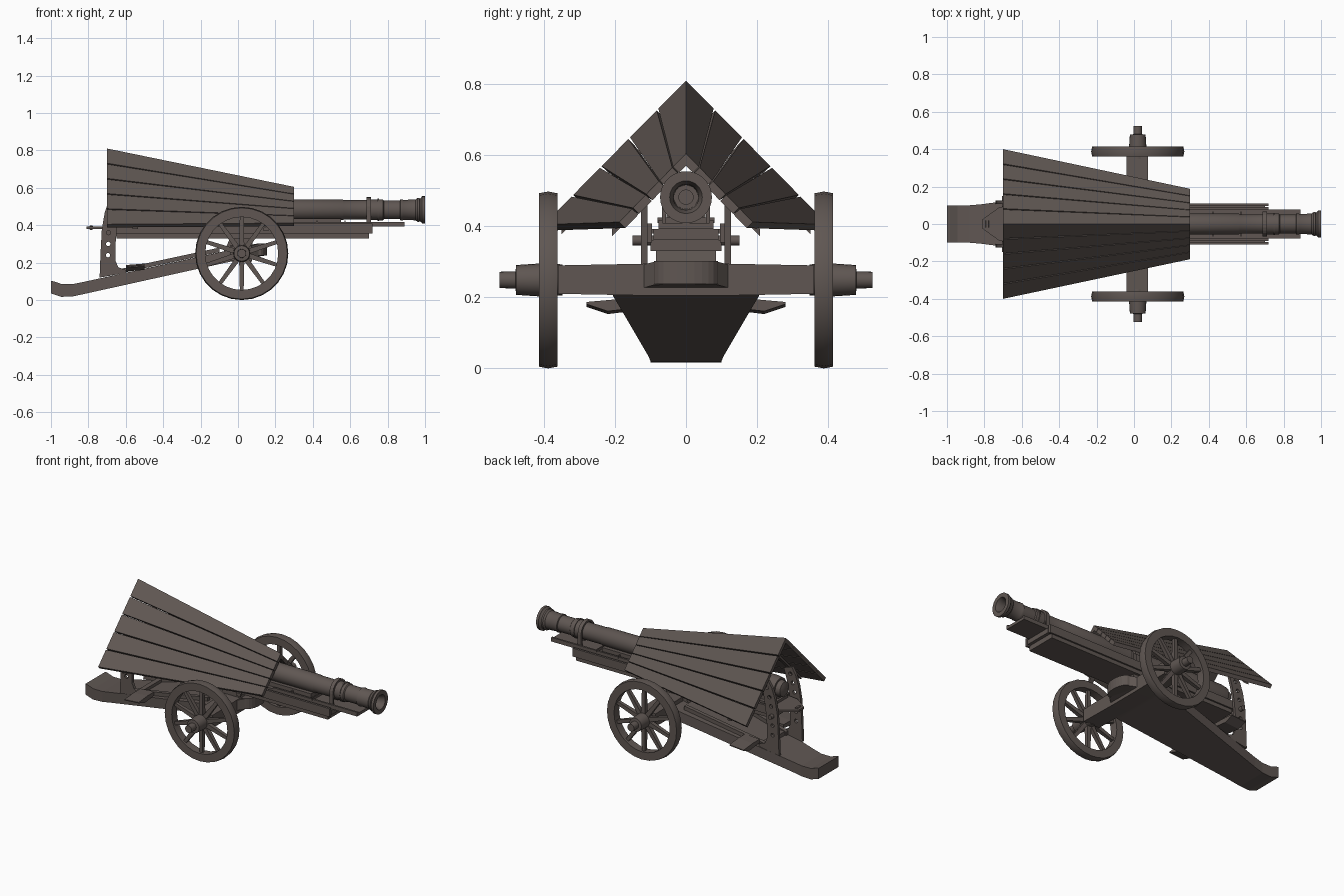
import bpy, bmesh, math
from mathutils import Vector, Matrix

if "Cube" in bpy.data.objects:
    bpy.data.objects.remove(bpy.data.objects["Cube"])

mat = bpy.data.materials.new("dark_brown")
mat.diffuse_color = (0.115, 0.094, 0.085, 1)
mat.use_nodes = True
mat.node_tree.nodes["Principled BSDF"].inputs["Base Color"].default_value = mat.diffuse_color


def finish(name, bm, smooth=False):
    bmesh.ops.remove_doubles(bm, verts=bm.verts, dist=1e-5)
    bmesh.ops.recalc_face_normals(bm, faces=bm.faces)
    me = bpy.data.meshes.new(name)
    bm.to_mesh(me)
    bm.free()
    me.materials.append(mat)
    ob = bpy.data.objects.new(name, me)
    bpy.context.collection.objects.link(ob)
    if smooth:
        bpy.ops.object.select_all(action='DESELECT')
        ob.select_set(True)
        bpy.context.view_layer.objects.active = ob
        bpy.ops.object.shade_smooth_by_angle(angle=math.radians(35))
    return ob


def loft(name, rings, smooth=False, bm=None):
    """Skin between rings of equal point count, capped at both ends."""
    own = bm is None
    bm = bm or bmesh.new()
    vs = [[bm.verts.new(p) for p in r] for r in rings]
    n = len(vs[0])
    for a, b in zip(vs, vs[1:]):
        for i in range(n):
            j = (i + 1) % n
            bm.faces.new((a[i], a[j], b[j], b[i]))
    bm.faces.new(vs[0])
    bm.faces.new(vs[-1][::-1])
    return finish(name, bm, smooth) if own else None


def box(name, x0, x1, y0, y1, z0, z1):
    return loft(name, [[(x, y0, z0), (x, y1, z0), (x, y1, z1), (x, y0, z1)] for x in (x0, x1)])


def plate(name, pts, y0, y1):
    """Side profile in xz, extruded along y."""
    return loft(name, [[(x, y, z) for x, z in pts] for y in (y0, y1)])


def lathe(name, prof, axis, centre, n=32, closed=False):
    """Profile of (along, radius) spun about the x or y axis."""
    bm = bmesh.new()
    cx, cy, cz = centre
    rings = []
    for t, r in prof:
        ring = []
        for i in range(n):
            a = 2 * math.pi * i / n
            c, s = r * math.cos(a), r * math.sin(a)
            p = (cx + t, cy + c, cz + s) if axis == 'x' else (cx + c, cy + t, cz + s)
            ring.append(bm.verts.new(p))
        rings.append(ring)
    pairs = list(zip(rings, rings[1:])) + ([(rings[-1], rings[0])] if closed else [])
    for a, b in pairs:
        for i in range(n):
            j = (i + 1) % n
            bm.faces.new((a[i], a[j], b[j], b[i]))
    if not closed:
        bm.faces.new(rings[0])
        bm.faces.new(rings[-1])
    return finish(name, bm, True)


# Barrel with breech, bands, muzzle flare and stepped bore
lathe("barrel", [(-0.66, 0.03), (-0.66, 0.062), (-0.62, 0.068), (-0.3, 0.066), (-0.28, 0.06),
                 (0.2, 0.057), (0.56, 0.055), (0.565, 0.052), (0.70, 0.052), (0.70, 0.060),
                 (0.712, 0.060), (0.712, 0.055), (0.745, 0.055), (0.745, 0.060), (0.755, 0.060),
                 (0.755, 0.056), (0.775, 0.056), (0.78, 0.050), (0.865, 0.050), (0.868, 0.056),
                 (0.88, 0.056), (0.885, 0.053), (0.95, 0.056), (0.96, 0.064), (0.97, 0.064),
                 (0.972, 0.060), (0.98, 0.066), (0.984, 0.073), (1.0, 0.073), (1.0, 0.046),
                 (0.97, 0.036), (0.90, 0.034), (0.90, 0.020), (0.6, 0.020)], 'x', (0, 0, 0.482))
lathe("breech_cap", [(-0.70, 0.02), (-0.69, 0.045), (-0.66, 0.05), (-0.65, 0.03)], 'x', (0, 0, 0.482))

# Clamps holding the barrel on its bed
for cx in (-0.45, 0.05, 0.70):
    arch = []
    for r in (0.068, 0.056):
        half = [(0.0 + r * math.cos(a), 0.482 + r * math.sin(a)) for a in
                [math.pi * k / 12 for k in range(13)]]
        arch.append([(r, 0.41)] + half + [(-r, 0.41)])
    bm = bmesh.new()
    o, inn = arch
    for k in range(len(o) - 1):
        quad = (o[k], o[k + 1], inn[k + 1], inn[k])
        loft("", [[(x, y, z) for y, z in quad] for x in (cx - 0.012, cx + 0.012)], bm=bm)
    finish("barrel_clamp", bm)

# Barrel bed: nested boxes and planks
box("bed_lower", -0.65, 0.70, -0.10, 0.10, 0.33, 0.362)
box("bed_upper", -0.66, 0.72, -0.092, 0.092, 0.362, 0.392)
box("bed_plank", -0.66, 0.89, -0.078, 0.078, 0.392, 0.41)
box("barrel_rest", -0.62, 0.55, -0.055, 0.055, 0.41, 0.436)
for s in (-1, 1):
    box("bed_side_rail", -0.65, 0.72, s * 0.096, s * 0.11, 0.355, 0.408)
    box("bed_lip", 0.3, 0.89, s * 0.066, s * 0.078, 0.41, 0.418)
for bx in (0.42, 0.57):
    box("bed_strap", bx, bx + 0.006, -0.08, 0.08, 0.41, 0.425)

# Rear tongue of the bed
loft("bed_tongue", [[(x, -w, 0.38), (x, w, 0.38), (x, w, 0.393), (x, -w, 0.393)]
                    for x, w in ((-0.65, 0.10), (-0.72, 0.09), (-0.81, 0.025))])
lathe("tongue_handle", [(-0.02, 0.013), (0.02, 0.013)], 'y', (-0.785, 0, 0.387), 6)

# Trail: a plate that widens to the axle, with upturned tail and rounded nose
trail = [(-1.0, 0.035, 0.102, 0.10), (-0.985, 0.03, 0.10, 0.10), (-0.945, 0.017, 0.086, 0.10),
         (-0.88, 0.02, 0.086, 0.10), (-0.82, 0.033, 0.098, 0.105), (-0.2, 0.17, 0.233, 0.185),
         (-0.05, 0.203, 0.266, 0.205), (0.0, 0.213, 0.276, 0.20), (0.06, 0.224, 0.29, 0.13),
         (0.11, 0.235, 0.30, 0.09)]
loft("trail", [[(x, -w, a), (x, w, a), (x, w, b), (x, -w, b)] for x, a, b, w in trail])
nose = [(0.09 * math.sin(math.pi * k / 12 - math.pi / 2), 0.045 * math.cos(math.pi * k / 12 - math.pi / 2))
        for k in range(13)]
loft("trail_nose", [[(0.0, -0.09, z - 0.02), (0.0, 0.09, z - 0.02)] +
                    [(0.11 + dx, y, z) for y, dx in reversed(nose)] for z in (0.237, 0.303)])

# Side rods, steps and cross bar on the trail
for s in (-1, 1):
    loft("trail_rod", [[(x, s * (y + a), z + b) for a, b in ((-.012, -.012), (.012, -.012), (.012, .012), (-.012, .012))]
                       for x, y, z in ((-0.64, 0.10, 0.152), (-0.1, 0.15, 0.268))])
    loft("trail_step", [[(x, s * 0.12, z), (x, s * 0.22, z - 0.012), (x, s * 0.28, z + 0.008),
                         (x, s * 0.28, z + 0.014), (x, s * 0.19, z + 0.022), (x, s * 0.12, z + 0.022)]
                        for x, z in ((-0.60, 0.165), (-0.50, 0.173))])
box("trail_cross_bar", -0.63, -0.60, -0.11, 0.11, 0.13, 0.165)

# Bolster between trail and bed
loft("bolster", [[(x0, -w, z), (x1, -w, z), (x1, w, z), (x0, w, z)]
                 for x0, x1, w, z in ((-0.08, 0.09, 0.085, 0.25), (-0.04, 0.07, 0.085, 0.335))])

# Curved elevating uprights with peg holes
outline = [(-0.74, 0.12), (-0.735, 0.25), (-0.728, 0.38), (-0.712, 0.47), (-0.69, 0.535), (-0.665, 0.575),
           (-0.61, 0.555), (-0.63, 0.49), (-0.645, 0.40), (-0.655, 0.30), (-0.655, 0.21),
           (-0.64, 0.175), (-0.60, 0.16), (-0.60, 0.145)]
bm = bmesh.new()
for hx, hz in ((-0.695, 0.24), (-0.694, 0.30), (-0.684, 0.42), (-0.672, 0.475), (-0.655, 0.53)):
    bmesh.ops.create_cone(bm, cap_ends=True, segments=12, radius1=0.012, radius2=0.012, depth=0.5,
                          matrix=Matrix.Translation((hx, 0, hz)) @ Matrix.Rotation(math.pi / 2, 4, 'X'))
cutter = finish("hole_cutter", bm)
cutter.hide_render = True
uprights = []
for s in (-1, 1):
    up = plate("upright", outline, s * 0.108, s * 0.126)
    mod = up.modifiers.new("holes", 'BOOLEAN')
    mod.operation, mod.object = 'DIFFERENCE', cutter
    uprights.append(up)
dg = bpy.context.evaluated_depsgraph_get()
for up in uprights:
    me = bpy.data.meshes.new_from_object(up.evaluated_get(dg))
    up.modifiers.clear()
    up.data = me
bpy.data.objects.remove(cutter)
lathe("elevating_pin", [(-0.15, 0.014), (0.15, 0.014)], 'y', (-0.692, 0, 0.36), 12)

# Roof: five tapering boards on each slope, running from the ridge down to the eaves
N, T = 5, 0.024
back, front = (-0.70, 0.40, 0.81, 0.405), (0.30, 0.188, 0.605, 0.412)
for s in (-1, 1):
    for k in range(N):
        rings = []
        for x, w, top, low in (back, front):
            f0, f1 = k / N + (0.006 if k else 0), (k + 1) / N - (0.006 if k < N - 1 else 0)
            d = Vector((s * w, low - top)).normalized()
            nrm = Vector((-s * abs(d.y), -abs(d.x)))
            p = [Vector((s * w * f, top + (low - top) * f)) for f in (f0, f1)]
            q = [p[1] + nrm * T, p[0] + nrm * T]
            if k == 0:
                q[1] = Vector((0, top - T * 1.42))
            rings.append([(x, v.x, v.y) for v in p + q])
        loft("roof_board", rings)
    # Batten joining the boards underneath
    for x in (-0.55, 0.15):
        f = (x + 0.70)
        w, top = 0.40 - 0.212 * f, 0.81 - 0.205 * f
        loft("roof_batten", [[(x + e, s * a * w, top - a * (top - 0.41) - d) for a, d in
                              ((0.0, 0.03), (0.95, 0.03), (0.95, 0.05), (0.0, 0.05))] for e in (-0.015, 0.015)])

# Axle beam
loft("axle", [[(-0.04, y, 0.25 - h), (0.075, y, 0.25 - h), (0.075, y, 0.25 + h), (-0.04, y, 0.25 + h)]
              for y, h in ((-0.36, 0.04), (-0.1, 0.045), (0.1, 0.045), (0.36, 0.04))])

# Wheels: rim, ten spokes and stepped hub
for s in (-1, 1):
    c = (0.02, s * 0.388, 0.249)
    lathe("wheel_rim", [(-0.026, 0.195), (-0.026, 0.244), (0, 0.249), (0.026, 0.244), (0.026, 0.195)],
          'y', c, 28, closed=True)
    lathe("wheel_hub", [(-s * 0.04, 0.044), (s * 0.03, 0.046), (s * 0.09, 0.042), (s * 0.092, 0.024),
                        (s * 0.137, 0.023)], 'y', c, 20)
    for k in range(10):
        rot = Matrix.Rotation(2 * math.pi * (k + 0.5) / 10, 4, 'Y')
        rings = []
        for r, h in ((0.035, 0.014), (0.205, 0.010)):
            rings.append([Vector(c) + rot @ Vector((r, a * h, b * h))
                          for a, b in ((-1, -1), (1, -1), (1, 1), (-1, 1))])
        loft("wheel_spoke", rings)
